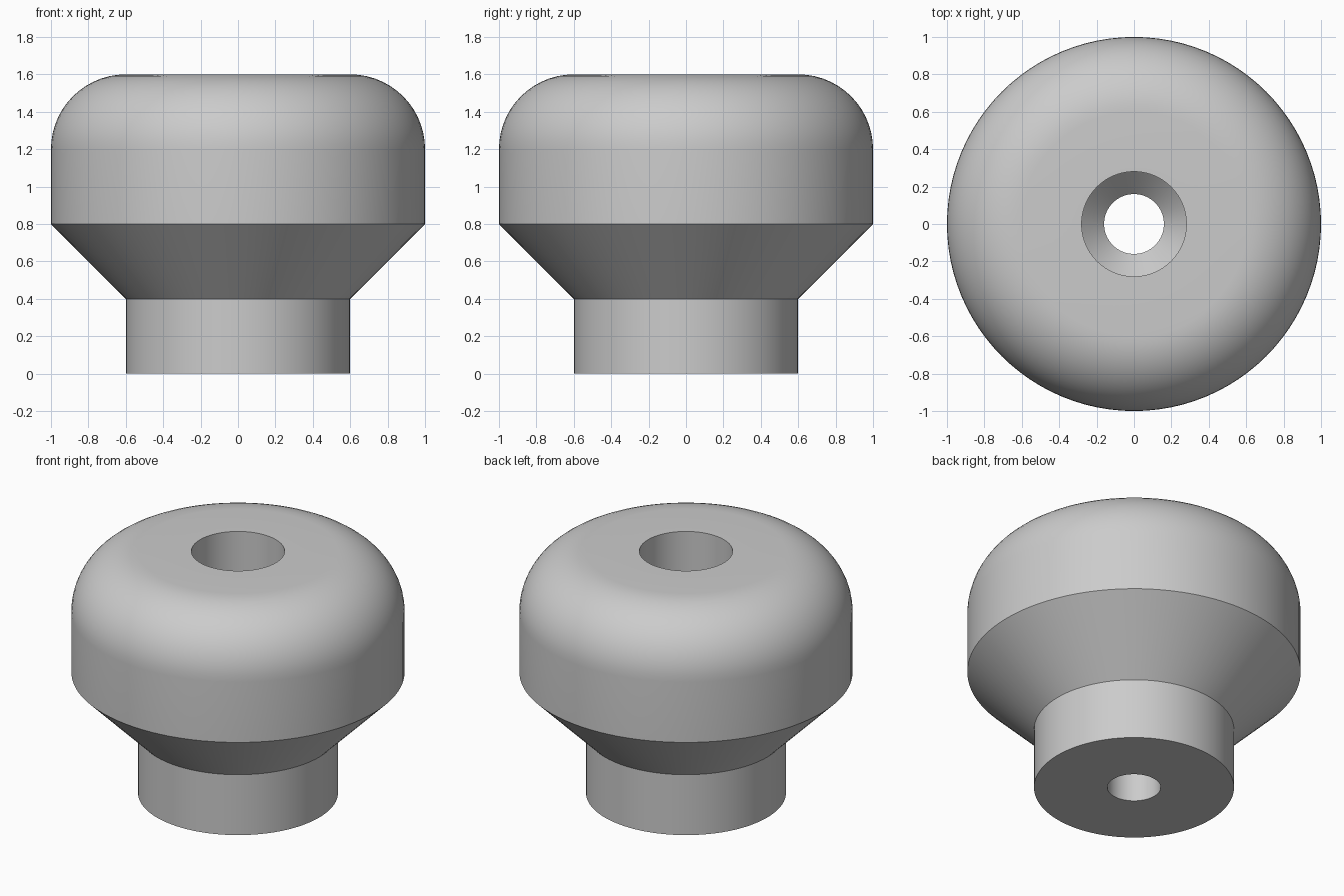
import bpy, bmesh, math

cube = bpy.data.objects.get("Cube")
if cube:
    bpy.data.objects.remove(cube, do_unlink=True)

SEGMENTS = 96
ARC_STEPS = 14

grey = bpy.data.materials.new("plain grey")
grey.use_nodes = True
colour = (0.6, 0.6, 0.6, 1)
grey.diffuse_color = colour
grey.node_tree.nodes["Principled BSDF"].inputs["Base Color"].default_value = colour


def revolve(name, profile):
    """Spin a closed (radius, height) profile around the z axis."""
    bm = bmesh.new()
    verts = [bm.verts.new((r, 0, z)) for r, z in profile]
    edges = [bm.edges.new((a, b)) for a, b in zip(verts, verts[1:] + verts[:1])]
    bmesh.ops.spin(bm, geom=verts + edges, cent=(0, 0, 0), axis=(0, 0, 1),
                   angle=math.tau, steps=SEGMENTS, use_merge=True)
    bmesh.ops.remove_doubles(bm, verts=bm.verts, dist=1e-5)
    bmesh.ops.recalc_face_normals(bm, faces=bm.faces)
    mesh = bpy.data.meshes.new(name)
    bm.to_mesh(mesh)
    bm.free()
    mesh.materials.append(grey)
    obj = bpy.data.objects.new(name, mesh)
    bpy.context.collection.objects.link(obj)
    bpy.ops.object.select_all(action="DESELECT")
    obj.select_set(True)
    bpy.context.view_layer.objects.active = obj
    bpy.ops.object.shade_smooth_by_angle(angle=math.radians(30))
    return obj


# Stem, flared underside and straight side
outside = [(0.6, 0), (0.6, 0.4), (1, 0.8)]
# Rounded shoulder up to the flat top
shoulder = [(0.6 + 0.4 * math.cos(a), 1.2 + 0.4 * math.sin(a))
            for a in (math.pi / 2 * i / ARC_STEPS for i in range(ARC_STEPS + 1))]
# Wide bore, countersunk seat and narrow screw hole
bore = [(0.28, 1.6), (0.28, 0.8), (0.16, 0.68), (0.16, 0)]

revolve("knob", outside + shoulder + bore)
